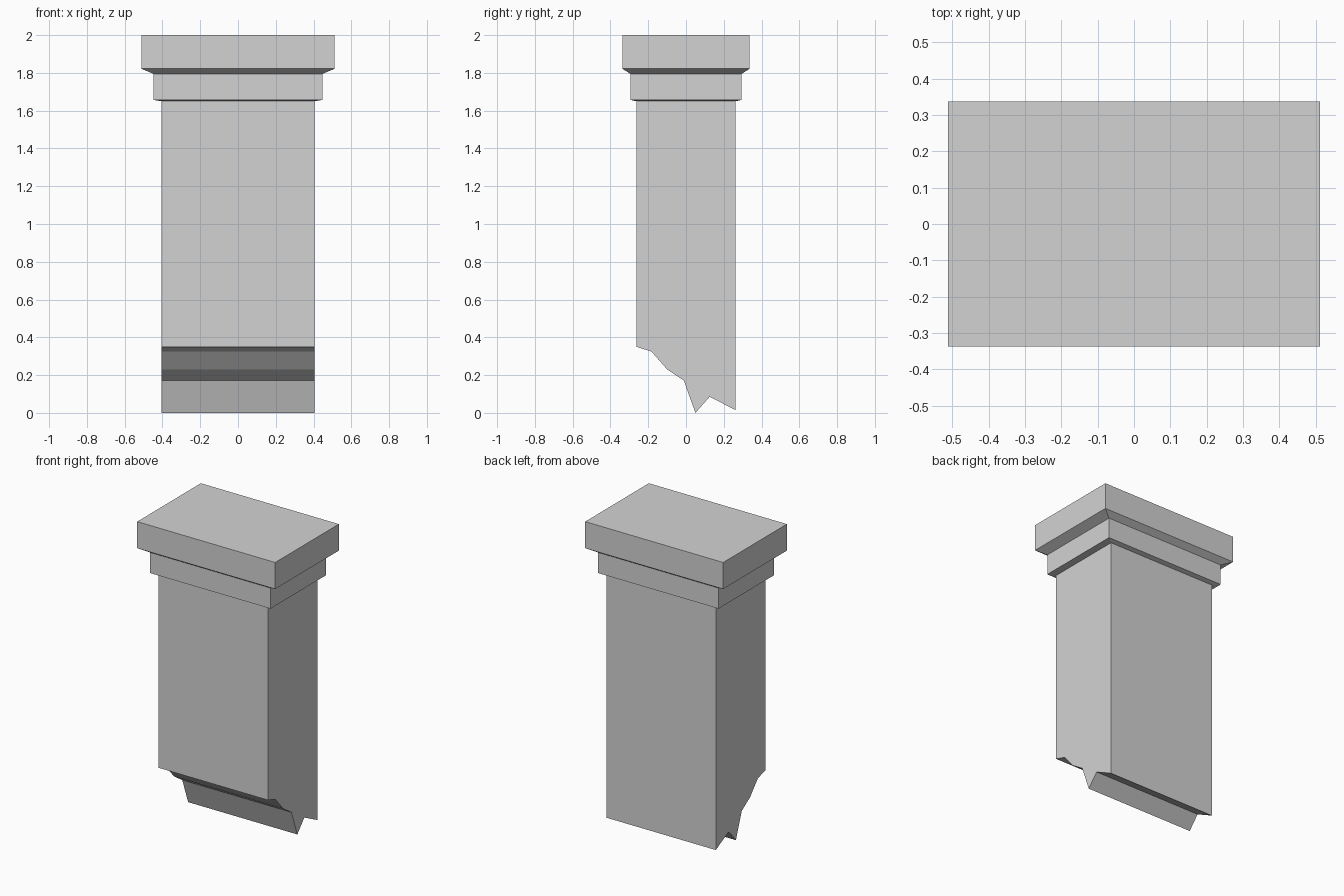
import bpy
import bmesh

default_cube = bpy.data.objects.get("Cube")
if default_cube:
    bpy.data.objects.remove(default_cube)

stone = bpy.data.materials.new("grey stone")
stone.use_nodes = True
grey = (0.65, 0.65, 0.65, 1)
stone.diffuse_color = grey
stone.node_tree.nodes["Principled BSDF"].inputs["Base Color"].default_value = grey


def finish(bm, name):
    bmesh.ops.recalc_face_normals(bm, faces=bm.faces)
    mesh = bpy.data.meshes.new(name)
    bm.to_mesh(mesh)
    bm.free()
    mesh.materials.append(stone)
    bpy.context.collection.objects.link(bpy.data.objects.new(name, mesh))


def extruded_profile(name, profile, half_width):
    """Extrude a (y, z) outline along x."""
    bm = bmesh.new()
    face = bm.faces.new([bm.verts.new((-half_width, y, z)) for y, z in profile])
    new = bmesh.ops.extrude_face_region(bm, geom=[face])["geom"]
    verts = [v for v in new if isinstance(v, bmesh.types.BMVert)]
    bmesh.ops.translate(bm, verts=verts, vec=(2 * half_width, 0, 0))
    finish(bm, name)


def stacked_rings(name, rings):
    """Join rectangular rings of (half x, half y, z) into a closed moulding."""
    bm = bmesh.new()
    loops = [[bm.verts.new((sx * x, sy * y, z))
              for sx, sy in ((-1, -1), (1, -1), (1, 1), (-1, 1))]
             for x, y, z in rings]
    for low, high in zip(loops, loops[1:]):
        for i in range(4):
            j = (i + 1) % 4
            bm.faces.new((low[i], low[j], high[j], high[i]))
    bm.faces.new(loops[0])
    bm.faces.new(loops[-1])
    finish(bm, name)


# Shaft with a jagged broken lower end
broken_edge = [(-0.263, 0.35), (-0.183, 0.325), (-0.1, 0.23), (-0.012, 0.172),
               (0.05, 0), (0.125, 0.085), (0.263, 0.015)]
extruded_profile("pillar_shaft", broken_edge + [(0.263, 1.66), (-0.263, 1.66)], 0.405)

# Stepped capital: neck band, sloped underside and top slab
stacked_rings("pillar_capital", [
    (0.405, 0.263, 1.65), (0.448, 0.295, 1.657), (0.448, 0.295, 1.795),
    (0.512, 0.337, 1.822), (0.512, 0.337, 2)])
